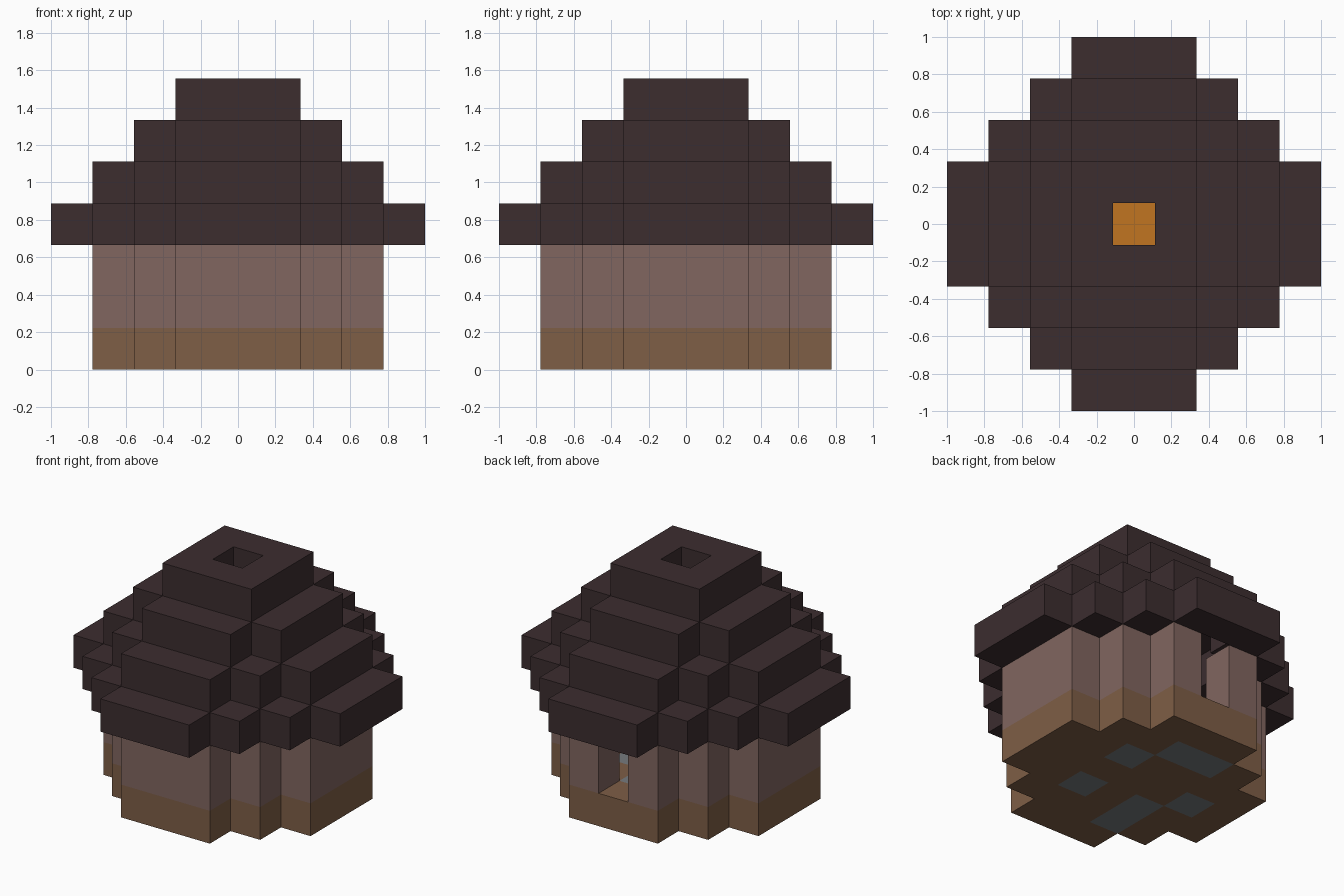
import bpy, bmesh
from mathutils import Vector

cube = bpy.data.objects.get("Cube")
if cube:
    bpy.data.objects.remove(cube, do_unlink=True)

UNIT = 2 / 9  # edge of one block


def linear(c):
    c /= 255
    return c / 12.92 if c <= 0.04045 else ((c + 0.055) / 1.055) ** 2.4


def material(name, *rgb):
    mat = bpy.data.materials.new(name)
    colour = [linear(c) for c in rgb] + [1]
    mat.use_nodes = True
    mat.diffuse_color = colour
    bsdf = next(n for n in mat.node_tree.nodes if n.type == "BSDF_PRINCIPLED")
    bsdf.inputs["Base Color"].default_value = colour
    bsdf.inputs["Roughness"].default_value = 0.9
    return mat


ROOF = material("dark roof", 60, 45, 47)
WALL = material("dusty pink wall", 129, 102, 96)
EARTH = material("brown earth", 126, 94, 70)
STONE = material("grey stone", 118, 122, 126)
FIRE = material("orange fire", 193, 117, 33)


def disc(r):
    """Blocks of a stepped round plan reaching r blocks from the centre."""
    span = range(-r, r + 1)
    return {(x, y) for x in span for y in span if abs(x) + abs(y) <= r + 1}


def ring(r):
    return disc(r) - disc(r - 1)


def raise_plan(plan, *levels):
    return {(x, y, z) for x, y in plan for z in levels}


# Parts as sets of blocks: solid floor, walls with a back doorway, stepped roof
parts = {
    "floor": (raise_plan(disc(3), 0), [EARTH, STONE]),
    "walls": (raise_plan(ring(3) - {(0, 3)}, 1, 2), [WALL]),
    "hearth_fire": ({(0, 0, 1)}, [FIRE]),
}
for step, r in enumerate((4, 3, 2, 1)):
    parts[f"roof_step_{step + 1}"] = (raise_plan(ring(r), 3 + step), [ROOF])

# Stones set into the floor
stones = {(1, 1), (0, 2), (-1, 2), (1, -1), (-1, -1), (-1, -2), (-2, 0)}
filled = set().union(*(cells for cells, _ in parts.values()))


def build(name, cells, mats):
    """Mesh the exposed sides of the blocks."""
    bm = bmesh.new()
    for cell in sorted(cells):
        centre = Vector(cell) + Vector((0, 0, 0.5))
        for axis in range(3):
            for sign in (-1, 1):
                n = Vector((0, 0, 0))
                n[axis] = sign
                if tuple(int(a + b) for a, b in zip(cell, n)) in filled:
                    continue
                u = Vector((0, 0, 0))
                u[(axis + 1) % 3] = 1
                v = n.cross(u)
                corners = (-u - v, u - v, u + v, v - u)
                face = bm.faces.new([bm.verts.new((centre + (n + c) / 2) * UNIT)
                                     for c in corners])
                if len(mats) > 1 and axis == 2 and cell[:2] in stones:
                    face.material_index = 1
    bmesh.ops.remove_doubles(bm, verts=bm.verts, dist=0.001)
    mesh = bpy.data.meshes.new(name)
    bm.to_mesh(mesh)
    bm.free()
    for mat in mats:
        mesh.materials.append(mat)
    bpy.context.collection.objects.link(bpy.data.objects.new(name, mesh))


for name, (cells, mats) in parts.items():
    build(name, cells, mats)
